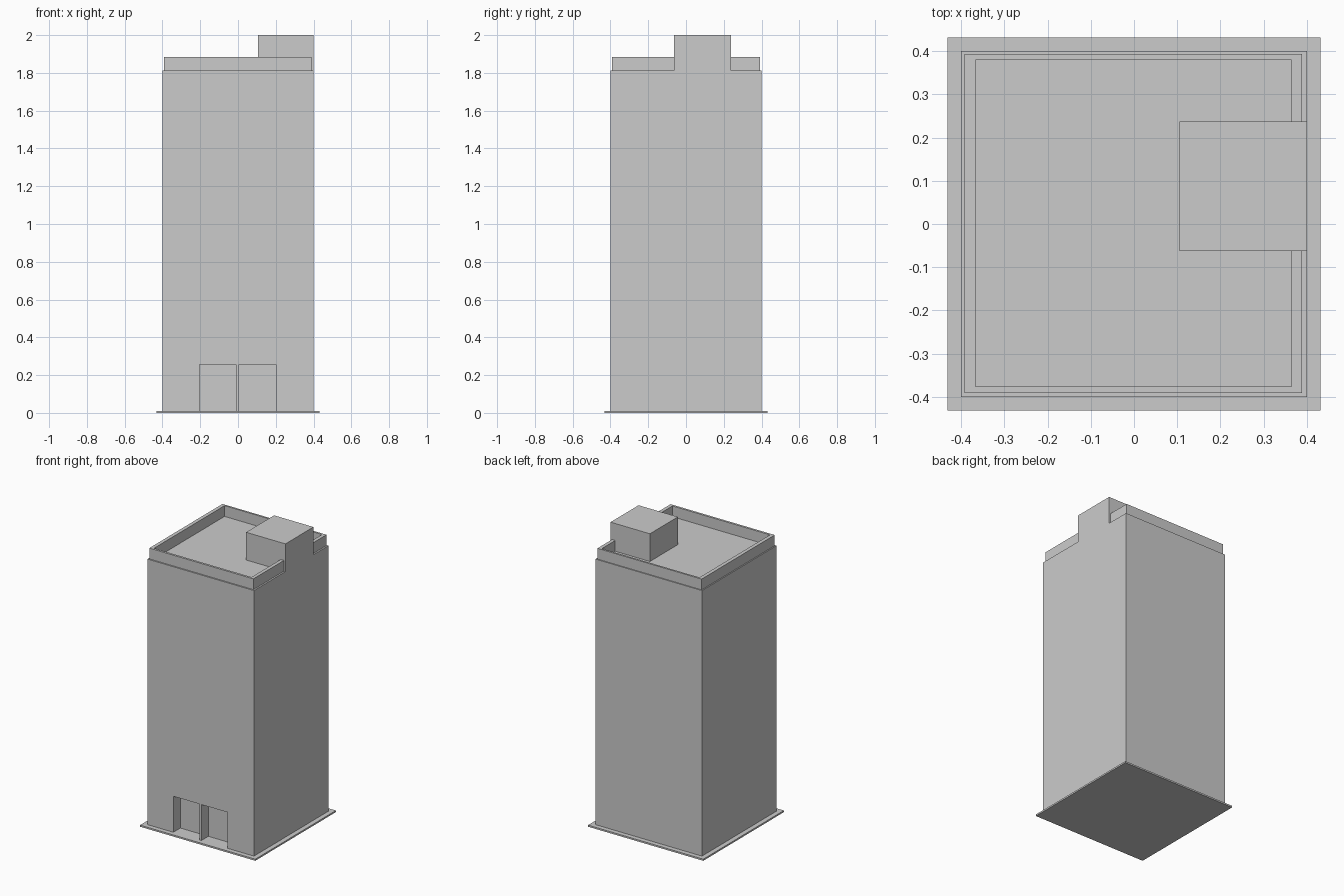
import bpy

if "Cube" in bpy.data.objects:
    bpy.data.objects.remove(bpy.data.objects["Cube"])


def box(name, lo, hi):
    """Axis-aligned box between two corners."""
    x0, y0, z0 = lo
    x1, y1, z1 = hi
    verts = [(x, y, z) for z in (z0, z1) for x, y in ((x0, y0), (x1, y0), (x1, y1), (x0, y1))]
    faces = [(3, 2, 1, 0), (4, 5, 6, 7)]
    faces += [(i, (i + 1) % 4, (i + 1) % 4 + 4, i + 4) for i in range(4)]
    mesh = bpy.data.meshes.new(name)
    mesh.from_pydata(verts, [], faces)
    ob = bpy.data.objects.new(name, mesh)
    bpy.context.collection.objects.link(ob)
    return ob


def cut(target, cutter):
    """Subtract a hidden cutter from the target."""
    cutter.hide_render = True
    cutter.hide_viewport = True
    mod = target.modifiers.new("cut", 'BOOLEAN')
    mod.operation = 'DIFFERENCE'
    mod.solver = 'EXACT'
    mod.object = cutter


# Ground slab
box("base_slab", (-0.432, -0.432, 0), (0.432, 0.432, 0.011))

# Tower with two recessed entrances separated by a thin pier
tower = box("tower", (-0.4, -0.4, 0.011), (0.4, 0.4, 1.812))
for i, (x0, x1) in enumerate(((-0.205, -0.01), (0.005, 0.2))):
    cut(tower, box(f"entrance_cutter_{i}", (x0, -0.5, -0.1), (x1, -0.325, 0.255)))

# Roof parapet, set slightly inside the tower walls
parapet = box("roof_parapet", (-0.392, -0.391, 1.812), (0.389, 0.393, 1.885))
cut(parapet, box("parapet_cutter", (-0.367, -0.376, 1.7), (0.365, 0.380, 2.1)))

# Stair house on the right edge of the roof
box("roof_stair_house", (0.105, -0.063, 1.812), (0.4, 0.237, 2.0))
